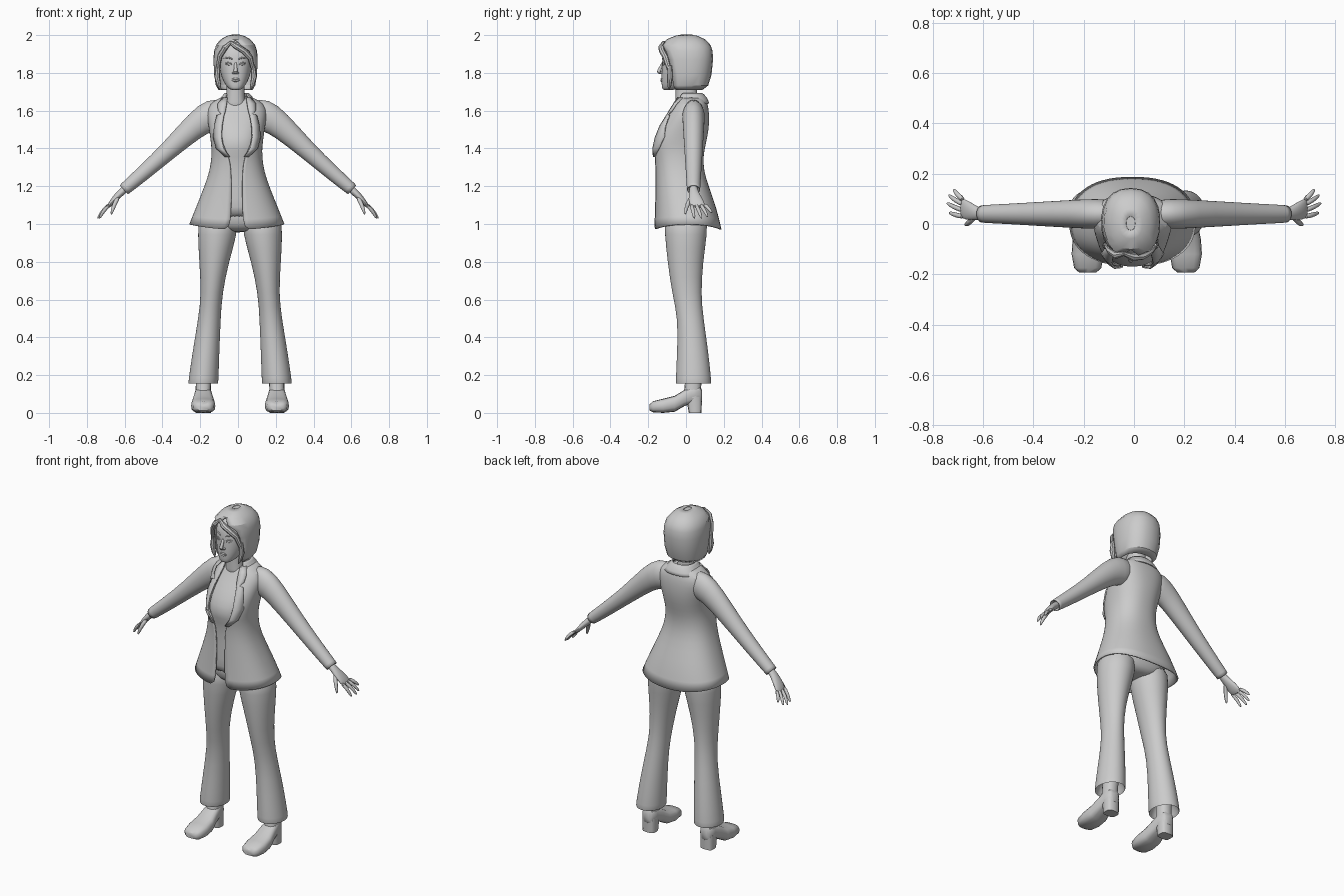
import bpy, bmesh, math
from mathutils import Vector as V


def powr(c, p):
    return math.copysign(abs(c) ** p, c)


def loft(name, rings, closed=True, caps=True, shift=0, mirror=False, sub=1, thick=0, angle=45):
    """Skin a list of point rings into an object."""
    bm = bmesh.new()
    rows = [[bm.verts.new(p) for p in r] for r in rings]
    n = len(rows[0])
    for a, b in zip(rows, rows[1:]):
        for i in range(n if closed else n - 1):
            j = (i + 1) % n
            bm.faces.new((a[i], a[j], b[j], b[i]))
    if caps:
        bm.faces.new(rows[0])
        bm.faces.new(rows[-1])
    bmesh.ops.remove_doubles(bm, verts=bm.verts[:], dist=0.0002)
    bmesh.ops.recalc_face_normals(bm, faces=bm.faces[:])
    me = bpy.data.meshes.new(name)
    bm.to_mesh(me)
    bm.free()
    if angle:
        me.shade_smooth()
        me.set_sharp_from_angle(angle=math.radians(angle))
    ob = bpy.data.objects.new(name, me)
    bpy.context.collection.objects.link(ob)
    ob.location.x = shift
    if mirror:
        ob.modifiers.new("Mirror", 'MIRROR').use_mirror_merge = False
    if sub:
        s = ob.modifiers.new("Smooth", 'SUBSURF')
        s.levels = s.render_levels = sub
    if thick:
        s = ob.modifiers.new("Thickness", 'SOLIDIFY')
        s.thickness, s.offset = thick, 0
    return ob


def band(z, hw, yf, yb, gap=None, n=28, p=0.85, cx=0):
    """Horizontal section from front y to back y, optionally open at the front."""
    yc, ry = (yf + yb) / 2, (yb - yf) / 2
    if gap is None:
        angs = [2 * math.pi * i / n for i in range(n)]
    else:
        a0 = math.asin(min(0.99, (gap / hw) ** (1 / p)))
        angs = [a0 + (2 * math.pi - 2 * a0) * i / n for i in range(n + 1)]
    return [V((cx + hw * powr(math.sin(a), p), yc - ry * powr(math.cos(a), p), z)) for a in angs]


def front(rings, z, x, p=0.85):
    """Front y of a stack of sections at the given height and x."""
    for a, b in zip(rings, rings[1:]):
        if z <= b[0]:
            break
    t = (z - a[0]) / (b[0] - a[0])
    hw, yf, yb = (a[k] + (b[k] - a[k]) * t for k in (1, 2, 3))
    s = min(0.97, abs(x) / hw) ** (1 / p)
    return (yf + yb) / 2 - (yb - yf) / 2 * math.sqrt(1 - s * s) ** p


def tilted(x, y, z, ru, rv, deg, n=16):
    """Ellipse tilted about the y axis."""
    u = V((math.cos(math.radians(deg)), 0, math.sin(math.radians(deg))))
    return [V((x, y, z)) + u * ru * math.cos(2 * math.pi * i / n)
            + V((0, rv * math.sin(2 * math.pi * i / n), 0)) for i in range(n)]


def tube(name, pts, radii, n=8, **kw):
    pts = [V(p) for p in pts]
    d = (pts[-1] - pts[0]).normalized()
    u = d.orthogonal().normalized()
    w = d.cross(u)
    rings = [[p + r * (u * math.cos(2 * math.pi * i / n) + w * math.sin(2 * math.pi * i / n))
              for i in range(n)] for p, r in zip(pts, radii)]
    return loft(name, rings, **kw)


# Jacket: flared shell, open down the front (z, half width, front, back, gap)
TX = -0.006
coat = [(0.97, .25, -.165, .185, .034), (1.08, .217, -.16, .16, .03), (1.19, .172, -.158, .12, .028),
        (1.28, .140, -.158, .09, .03), (1.36, .130, -.165, .088, .04), (1.42, .132, -.187, .10, .08),
        (1.50, .143, -.155, .118, .082), (1.58, .158, -.095, .12, .068), (1.635, .15, -.058, .112, .055),
        (1.67, .075, -.045, .095, .05)]
rings = [band(*c) for c in coat]
for q in rings[0]:
    q.z += 0.028 * (q.x / .25) ** 2
loft("jacket", rings, closed=False, caps=False, shift=TX, thick=0.008)

# Shirt under the jacket
loft("shirt", [band(z, hw * .92, yf + .008, yb - .02) for z, hw, yf, yb, g in
               [(1.03, .2, -.15, .14, 0)] + coat[1:]], shift=TX)

# Lapels (z, inner x, outer x) and neck collar
lapel = [(1.355, .038, .06), (1.40, .07, .108), (1.46, .082, .124), (1.52, .078, .118), (1.575, .068, .105),
         (1.58, .066, .082), (1.60, .06, .1), (1.635, .054, .1), (1.668, .05, .075)]
loft("lapel", [[V((xi + (xo - xi) * t, front(coat, z, xi + (xo - xi) * t) - .01, z)) for t in (0, .5, 1)]
               for z, xi, xo in lapel], closed=False, caps=False, shift=TX, mirror=True, sub=0, thick=.008)
loft("collar", [band(1.638, .108, -.07, .12, .085), band(1.67, .08, -.05, .108, .06),
                band(1.69, .062, -.04, .085, .05)], closed=False, caps=False, shift=TX, thick=.008)

# Sleeves
loft("sleeve", [tilted(x, .04, z, ru, rv, t) for x, z, ru, rv, t in
                [(.06, 1.585, .075, .055, 90), (.15, 1.577, .09, .062, 80), (.22, 1.53, .072, .058, 60),
                 (.36, 1.395, .05, .05, 47), (.50, 1.27, .041, .041, 47), (.606, 1.18, .034, .036, 47),
                 (.608, 1.178, .032, .034, 47), (.59, 1.195, .024, .026, 47)]], mirror=True)

# Hands
loft("palm", [tilted(*c) for c in
              [(.58, .04, 1.203, .02, .021, 47), (.61, .04, 1.175, .02, .023, 47), (.64, .047, 1.147, .018, .033, 48),
               (.67, .058, 1.112, .015, .042, 50), (.69, .064, 1.088, .008, .038, 50)]], mirror=True)
for i, (y0, tip) in enumerate([(.028, (.735, .045, 1.03)), (.052, (.744, .083, 1.03)),
                               (.076, (.737, .115, 1.038)), (.094, (.718, .138, 1.06))]):
    a, b = V((.675, y0, 1.105)), V(tip)
    tube("finger_%d" % (i + 1), [a, a.lerp(b, .5) + V((.006, 0, .005)), a.lerp(b, .9), b],
         [.0115, .0105, .008, .003], mirror=True)
tube("thumb", [(.63, .035, 1.15), (.652, .008, 1.11), (.668, -.003, 1.065), (.671, -.005, 1.05)],
     [.012, .013, .009, .003], mirror=True)

# Trousers: hips and flared legs (x, y, z, rx, ry)
LX = 0.011
loft("trouser_hips", [band(.955, .05, -.06, .08), band(.98, .15, -.1, .105), band(1.02, .205, -.115, .12),
                      band(1.12, .18, -.12, .11)])
loft("trouser_leg", [tilted(*c, 0, n=20) for c in
                     [(.115, 0, 1.06, .105, .118), (.119, 0, .95, .107, .114), (.138, -.004, .80, .079, .095),
                      (.150, .003, .63, .056, .077), (.162, .025, .50, .06, .068), (.181, .036, .32, .072, .084),
                      (.195, .040, .16, .081, .096), (.195, .040, .152, .079, .094), (.195, .040, .16, .074, .088),
                      (.19, .04, .24, .055, .065)]], shift=LX, mirror=True)

# Shoes: lofted front to back (y, bottom, top, half width)
shoe = [(-.193, .012, .045, .034), (-.175, .003, .062, .054), (-.12, 0, .075, .064), (-.06, .006, .09, .06),
        (-.01, .035, .12, .05), (.04, .052, .145, .043), (.075, .052, .14, .036), (.085, .06, .12, .022)]
loft("shoe", [[V((.195 + hw * powr(math.cos(a), .6), y, (b + t) / 2 + (t - b) / 2 * powr(math.sin(a), .75)))
               for a in [math.pi * i / 8 for i in range(16)]] for y, b, t, hw in shoe],
     shift=LX, mirror=True, sub=0)
loft("shoe_heel", [band(0, .04, .015, .082, n=12, p=.6, cx=.195), band(.085, .041, .0, .085, n=12, p=.6, cx=.195)],
     shift=LX, mirror=True, sub=0)
loft("ankle", [band(.08, .043, -.02, .083, n=16, cx=.195), band(.13, .04, -.008, .08, n=16, cx=.195),
               band(.24, .042, 0, .085, n=16, cx=.19)], shift=LX, mirror=True, sub=0)

# Neck and head
HX = -0.013
loft("neck", [band(1.58, .07, -.06, .08), band(1.65, .052, -.056, .062), band(1.70, .047, -.055, .058),
              band(1.78, .05, -.06, .06)], shift=HX)
skull = [(1.708, .022, -.122, -.07), (1.72, .042, -.128, -.03), (1.755, .066, -.13, .04), (1.80, .081, -.13, .08),
         (1.86, .09, -.127, .10), (1.92, .088, -.122, .10), (1.97, .06, -.08, .08)]
loft("head", [band(*c) for c in skull], shift=HX)


def on_face(x, z, out=0.0):
    return (x, front(skull, z, x) - out, z)


# Facial features
tube("nose", [on_face(0, 1.86, -.006), on_face(0, 1.825, .006), on_face(0, 1.803, .018), on_face(0, 1.793, .006)],
     [.007, .010, .012, .008], shift=HX)
tube("nostril", [on_face(.0, 1.8), on_face(.012, 1.8, .002), on_face(.018, 1.8, -.004)],
     [.008, .008, .004], shift=HX, mirror=True)
tube("brow", [on_face(.014, 1.872, .001), on_face(.04, 1.884), on_face(.066, 1.876, -.001)],
     [.004, .006, .002], shift=HX, mirror=True)
for nm, z, r in (("upper_eyelid", 1.855, .004), ("lower_eyelid", 1.841, .003)):
    k = .005 if z > 1.85 else -.003
    tube(nm, [on_face(.018, 1.846), on_face(.036, z + k * .5, .002), on_face(.058, 1.85)],
         [.002, r, .002], shift=HX, mirror=True)
tube("eye", [on_face(.02, 1.848, -.008), on_face(.038, 1.848, -.008), on_face(.055, 1.849, -.008)],
     [.004, .011, .004], shift=HX, mirror=True)
for nm, z, r in (("upper_lip", 1.769, .006), ("lower_lip", 1.758, .007)):
    tube(nm, [on_face(-.026, 1.764, -.003), on_face(-.01, z), on_face(.01, z), on_face(.026, 1.764, -.003)],
         [.002, r, r, .002], shift=HX)

# Hair: faceted bob, open around the face, plus a swept fringe
hair = [(1.712, .088, -.095, .085, .078), (1.735, .102, -.105, .115, .084), (1.79, .111, -.112, .132, .09),
        (1.87, .115, -.125, .14, .088), (1.915, .111, -.13, .138, .074), (1.945, .102, -.126, .128, .03),
        (1.975, .077, -.1, .1, 0), (1.993, .045, -.058, .06, 0), (2.0, .018, -.025, .03, 0)]
loft("hair", [band(*c, n=16) for c in hair], closed=False, caps=False, shift=HX, sub=0, thick=.006, angle=25)
loft("hair_crown", [band(1.96, .08, -.09, .09, n=16), band(1.998, .022, -.03, .035, n=16)], shift=HX, sub=0, angle=0)
fringe = [(-.03, -.118, 1.965, .008), (.005, -.131, 1.94, .016), (.045, -.127, 1.915, .016),
          (.078, -.108, 1.88, .015), (.094, -.09, 1.82, .012)]
tube("fringe_left", [f[:3] for f in fringe], [f[3] for f in fringe], shift=HX, sub=0, angle=30)
tube("fringe_right", [(-.025, -.118, 1.965), (-.055, -.124, 1.935), (-.083, -.105, 1.89), (-.096, -.088, 1.82)],
     [.008, .015, .014, .01], shift=HX, sub=0, angle=30)
tube("side_lock", [(.092, -.085, 1.84), (.098, -.085, 1.78), (.088, -.088, 1.735), (.078, -.09, 1.71)],
     [.012, .015, .011, .003], shift=HX, mirror=True, sub=0, angle=30)
